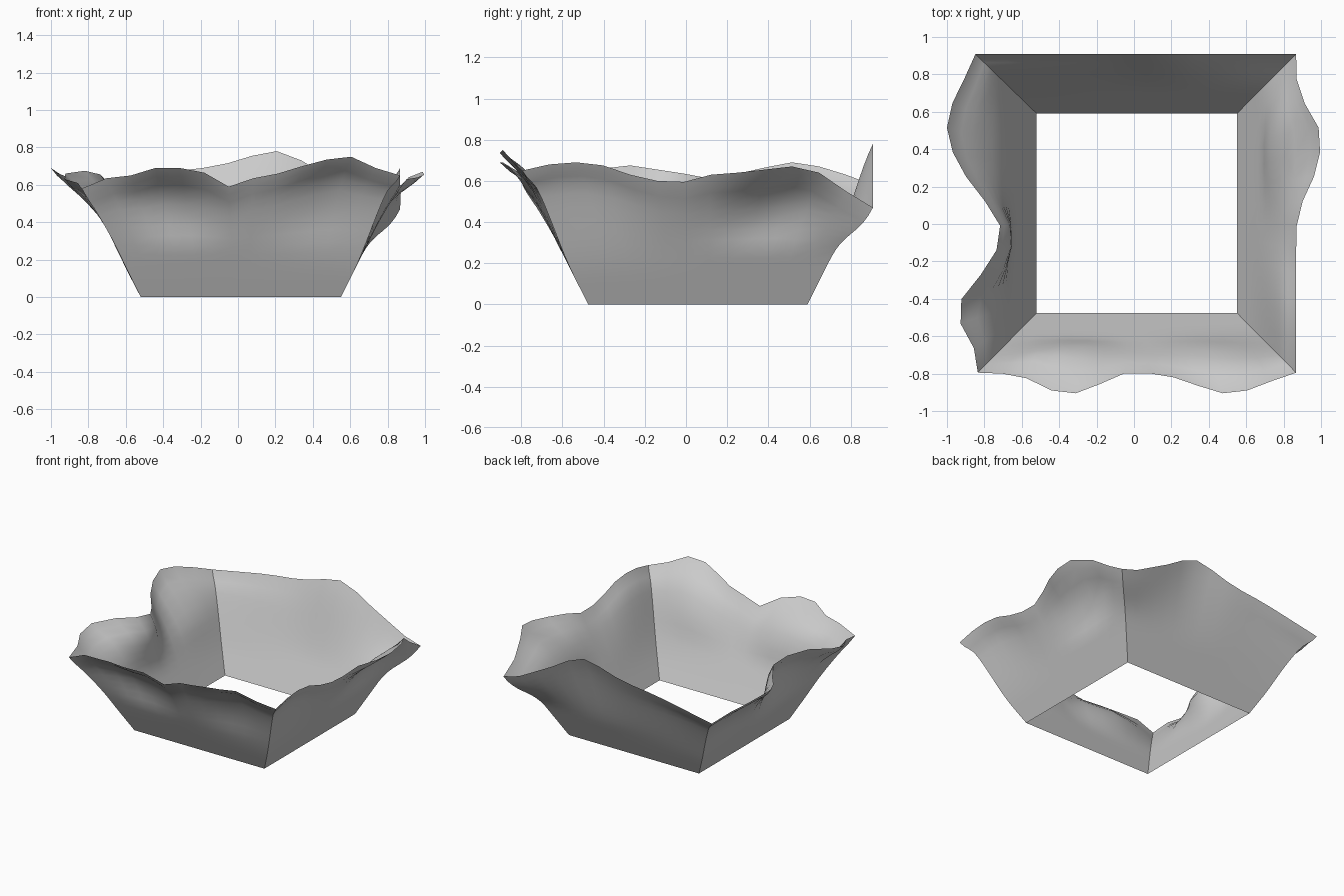
import bpy, bmesh
from math import exp
from mathutils import Vector

if "Cube" in bpy.data.objects:
    bpy.data.objects.remove(bpy.data.objects["Cube"])

# Base and rim rectangles, counter-clockwise from front left
BASE = [Vector(p) for p in ((-.52, -.475), (.55, -.475), (.55, .59), (-.52, .59))]
RIM = [Vector(p) for p in ((-.835, -.795), (.867, -.795), (.867, .908), (-.848, .908))]
LIFT = [.015, .06, 0, .05]      # upward bow of each corner seam
HEIGHT, ROWS, COLS = .63, 14, 13

# Rim shape of each wall: (outward ripple, rim height) at 14 even stations,
# then the inward dents below the rim: (position along the wall, depth)
FRONT = ([0, .005, .03, .095, .11, .06, .003, .003, .025, .07, .11, .095, .045, 0],
         [.58, .635, .65, .69, .69, .665, .59, .635, .66, .70, .735, .75, .69, .65],
         [(.26, .08), (.76, .035)])
RIGHT = ([0, 0, 0, 0, 0, 0, .003, .035, .095, .128, .12, .045, .002, 0],
         [.65, .68, .69, .675, .63, .60, .595, .63, .64, .655, .67, .64, .55, .47],
         [(.73, .085)])
BACK = ([0] * 14,
        [.47, .51, .58, .65, .73, .78, .755, .715, .69, .675, .655, .63, .605, .58],
        [])
LEFT = ([0, .06, .125, .155, .125, .055, -.045, -.125, -.105, -.02, .085, .09, .02, 0],
        [.58, .63, .67, .69, .665, .635, .61, .635, .655, .675, .66, .63, .61, .58],
        [(.73, .06)])


def smoothstep(a, b, x):
    t = min(max((x - a) / (b - a), 0), 1)
    return t * t * (3 - 2 * t)


def add_wall(bm, side, ripple, heights, dents):
    """Flared wall whose upper part ripples outward and inward."""
    a, b = side, (side + 1) % 4
    along = (BASE[b] - BASE[a]).normalized()
    out = Vector((along.y, -along.x))
    grid = []
    for r in range(ROWS + 1):
        v = r / ROWS
        start, end = BASE[a].lerp(RIM[a], v), BASE[b].lerp(RIM[b], v)
        tuck = smoothstep(.4, .8, v) * (1 - smoothstep(.8, 1, v))
        bow = smoothstep(.2, .75, v) * (1 - smoothstep(.75, 1, v))
        row = []
        for c in range(COLS + 1):
            u, e, h = c / COLS, ripple[c], heights[c]
            dent = sum(d * exp(-((u - p) / .15) ** 2) for p, d in dents)
            dent *= smoothstep(0, .12, u) * smoothstep(0, .12, 1 - u)
            flare = e * smoothstep(.5 if e > 0 else .3, 1, v) - dent * tuck
            p = start.lerp(end, u) + out * flare
            # The seam bow fades out toward the middle of the wall
            lift = LIFT[a] * (1 - smoothstep(0, .6, u)) + LIFT[b] * smoothstep(.4, 1, u)
            z = HEIGHT * v + (h - HEIGHT) * smoothstep(.35, 1, v) + lift * bow
            row.append(bm.verts.new((p.x, p.y, z)))
        grid.append(row)
    for r in range(ROWS):
        for c in range(COLS):
            bm.faces.new((grid[r][c], grid[r][c + 1], grid[r + 1][c + 1], grid[r + 1][c]))


# Open rippled basket made of four walls joined at the corners
bm = bmesh.new()
for side, wall in enumerate((FRONT, RIGHT, BACK, LEFT)):
    add_wall(bm, side, *wall)
bmesh.ops.remove_doubles(bm, verts=bm.verts, dist=.0005)
mesh = bpy.data.meshes.new("rippled_walls")
bm.to_mesh(mesh)
bm.free()
walls = bpy.data.objects.new("rippled_walls", mesh)
bpy.context.collection.objects.link(walls)
bpy.context.view_layer.objects.active = walls
walls.select_set(True)
bpy.ops.object.shade_smooth_by_angle(angle=.75)
